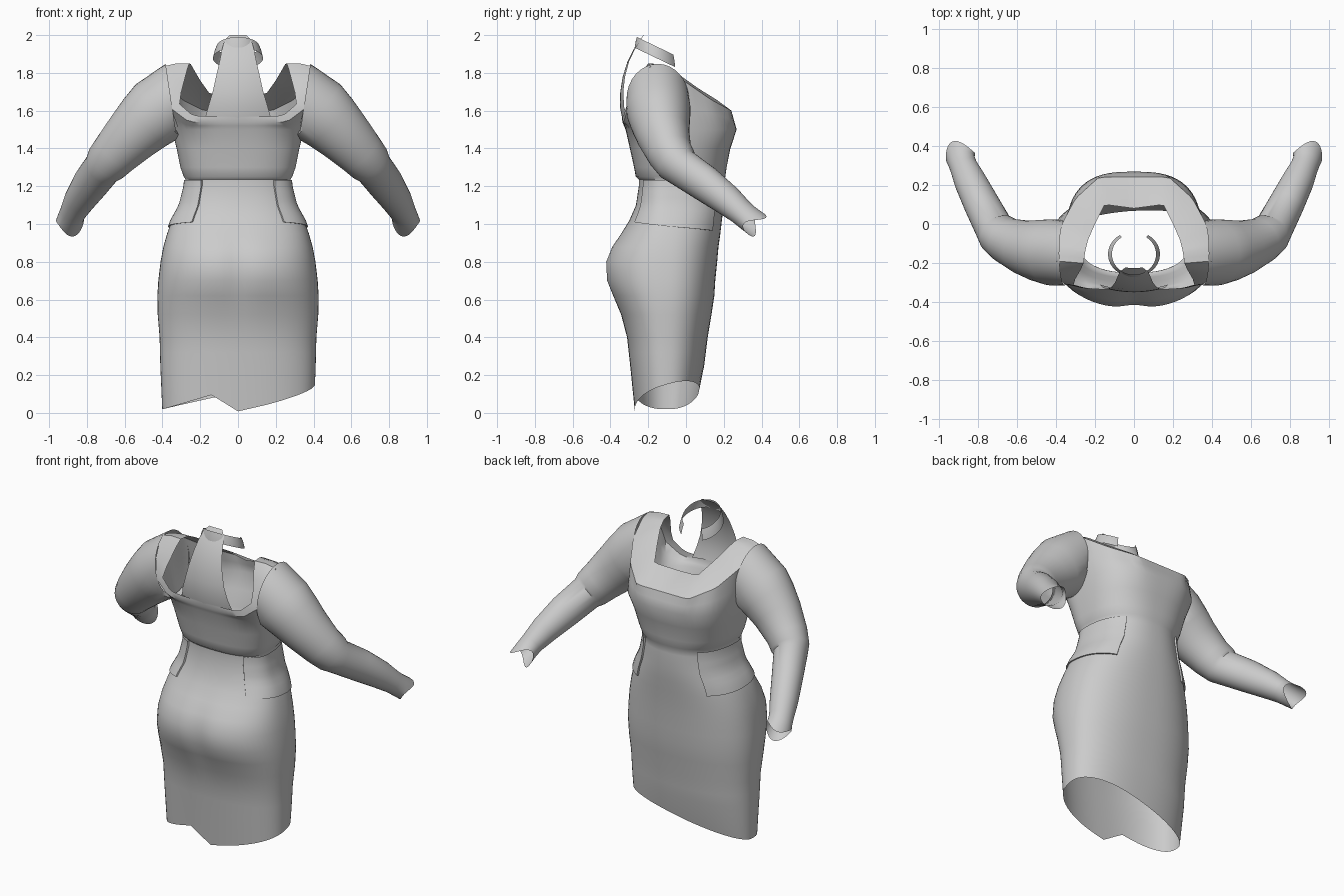
import bpy, math
from mathutils import Vector

if "Cube" in bpy.data.objects:
    bpy.data.objects.remove(bpy.data.objects["Cube"])

cloth = bpy.data.materials.new("grey cloth")
cloth.diffuse_color = (0.6, 0.6, 0.6, 1)
cloth.use_nodes = True
cloth.node_tree.nodes["Principled BSDF"].inputs["Base Color"].default_value = cloth.diffuse_color


def grid(name, rows, closed=False, angle=40):
    """Skin a list of equally long point rows into one sheet."""
    n = len(rows[0])
    verts = [tuple(p) for r in rows for p in r]
    faces = []
    for i in range(len(rows) - 1):
        for j in range(n if closed else n - 1):
            k = (j + 1) % n
            faces.append((i * n + j, i * n + k, (i + 1) * n + k, (i + 1) * n + j))
    me = bpy.data.meshes.new(name)
    me.from_pydata(verts, [], faces)
    me.materials.append(cloth)
    ob = bpy.data.objects.new(name, me)
    bpy.context.collection.objects.link(ob)
    bpy.ops.object.select_all(action='DESELECT')
    ob.select_set(True)
    bpy.context.view_layer.objects.active = ob
    bpy.ops.object.shade_smooth_by_angle(angle=math.radians(angle))
    return ob


def lerp_table(table, t):
    """Linear lookup in rows of (key, values...)."""
    if t <= table[0][0]:
        return table[0][1:]
    for a, b in zip(table, table[1:]):
        if t <= b[0]:
            f = (t - a[0]) / (b[0] - a[0])
            return [u + (v - u) * f for u, v in zip(a[1:], b[1:])]
    return table[-1][1:]


# Body profile: height, half width, y of seat side, y of bust side
BODY = [(0, .40, -.27, .03), (.1, .405, -.28, .065), (.2, .41, -.29, .09),
        (.4, .415, -.312, .115), (.52, .425, -.345, .135), (.62, .427, -.39, .15),
        (.7, .422, -.425, .155), (.8, .41, -.43, .165), (.88, .395, -.395, .172),
        (.95, .375, -.345, .182), (1.02, .35, -.30, .19), (1.1, .305, -.265, .2),
        (1.2, .28, -.25, .2), (1.235, .277, -.25, .2), (1.25, .287, -.266, .208),
        (1.3, .305, -.275, .215), (1.4, .325, -.297, .235), (1.5, .35, -.32, .268)]
YC = -.1
SEGS = 72


def body(z, a, off=0.0):
    w, back, front = lerp_table(BODY, z)
    s, c = math.sin(a), math.cos(a)
    n = 2.35 + .5 * max(0, min(1, (z - 1.2) / .3))
    r = (abs(s) ** n + abs(c) ** n) ** (-1 / n)
    d = (front - YC) if c > 0 else (YC - back)
    x, y = (w + off) * s * r, YC + (d + off) * c * r
    if c < 0:                      # slight centre hollow at the seat
        y += .018 * math.exp(-((z - .75) / .15) ** 2 - (x / .07) ** 2)
    return Vector((x, y, z))


# Slanted skirt hem: one edge for the seat side, one for the bust side
HEM_BACK = [(-.4, .02), (-.14, .095), (0, .008), (.4, .1)]


def hem(x, y):
    t = max(0, min(1, (y + .27) / .33))
    back = lerp_table(HEM_BACK, x)[0]
    front = .02 + .18 * max(0, min(1, (x + .4) / .8))
    return back * (1 - t) + front * t


# Bust / shoulder line and neckline (half), from bust centre to back centre
SHOULDER = [(0, .24, 1.6), (.18, .24, 1.6), (.3, .13, 1.66), (.37, 0, 1.75),
            (.39, -.12, 1.825), (.4, -.2, 1.835), (.38, -.28, 1.73),
            (.365, -.305, 1.62), (.26, -.33, 1.54), (.17, -.335, 1.54), (0, -.337, 1.54)]
NECK = [(0, .08, 1.675), (.15, .1, 1.69), (.2, 0, 1.76), (.235, -.08, 1.82),
        (.25, -.14, 1.847), (.26, -.21, 1.85), (.3, -.28, 1.70),
        (.315, -.31, 1.64), (.24, -.33, 1.575), (.17, -.335, 1.57), (0, -.34, 1.57)]
keys = [math.atan2(p[0] / .36, (p[1] - YC) / .3) for p in SHOULDER]
SH_T = [(k, *p) for k, p in zip(keys, SHOULDER)]
NK_T = [(k, *p) for k, p in zip(keys, NECK)]


def upper(table, a):
    b = a if a <= math.pi else 2 * math.pi - a
    x, y, z = lerp_table(table, b)
    return Vector((x if a <= math.pi else -x, y, z))


angles = [2 * math.pi * i / SEGS for i in range(SEGS)]

# Skirt and bodice in one tube
rows = []
bottom = []
for a in angles:
    p = body(.08, a)
    p.z = hem(p.x, p.y)
    q = body(p.z, a)
    bottom.append(Vector((q.x, q.y, p.z)))
rows.append(bottom)
levels = [.25, .32] + [r[0] for r in BODY if r[0] > .3]
rows += [[body(z, a) for a in angles] for z in levels]
top, mid, neck = rows[-1], [upper(SH_T, a) for a in angles], [upper(NK_T, a) for a in angles]
rows.append([p.lerp(q, .5) for p, q in zip(top, mid)])
rows.append(mid)
rows.append([p.lerp(q, .5) + Vector((0, 0, .008)) for p, q in zip(mid, neck)])
rows.append(neck)
grid("dress_body", rows, closed=True)

# Hip flaps, thin plates lying on the skirt
for side, name in ((1, "right"), (-1, "left")):
    rows = []
    for i in range(10):
        row = []
        for j in range(19):
            edge = i == 0 or j in (0, 18)
            u = max(0, min(1, (j - 1) / 16))
            v = max(0, min(1, (i - 1) / 8))
            low = .965 + .045 * u
            a = math.radians(38 + 102 * u)
            row.append(body(low + (1.232 - low) * v, side * a, -.003 if edge else .009))
        rows.append(row)
    grid("hip_flap_" + name, rows, angle=30)

# Sleeves: centre, radius upward, radius sideways
SLEEVE = [(.355, -.15, 1.66, .19, .165), (.42, -.145, 1.60, .185, .17),
          (.49, -.135, 1.54, .168, .158), (.56, -.12, 1.47, .15, .14),
          (.65, -.085, 1.375, .128, .118), (.695, -.05, 1.325, .118, .11),
          (.715, -.025, 1.30, .103, .098), (.78, .10, 1.215, .098, .09),
          (.84, .22, 1.125, .082, .082), (.872, .29, 1.065, .068, .072),
          (.885, .325, 1.035, .066, .072), (.893, .365, 1.005, .066, .078)]
for side, name in ((1, "right"), (-1, "left")):
    rows = []
    last = len(SLEEVE) - 1
    for i, (x, y, z, ru, rs) in enumerate(SLEEVE):
        c = Vector((x, y, z))
        t = Vector(SLEEVE[min(i + 1, last)][:3]) - Vector(SLEEVE[max(i - 1, 0)][:3])
        if i == 0:
            t = Vector((1, 0, -.15))
        t.normalize()
        up = Vector((.4, 0, 1))
        up = (up - t * up.dot(t)).normalized()
        lat = t.cross(up)
        row = []
        for k in range(32):
            a = 2 * math.pi * k / 32
            p = c + up * ru * math.cos(a) + lat * rs * math.sin(a)
            if i == last:           # notched cuff
                p += t * .035 * math.cos(2 * a)
            row.append((p.x * side, p.y, p.z))
        rows.append(row)
    grid("sleeve_" + name, rows, closed=True, angle=50)

# Halter panel rising from the back to the neck: z, half width, y
HALTER = [(1.56, .175, -.338), (1.62, .158, -.35), (1.7, .134, -.348), (1.78, .116, -.335),
          (1.86, .098, -.31), (1.92, .086, -.28), (1.97, .072, -.248), (2.0, .045, -.225)]
grid("halter_panel", [[(w * s / 5, y + .9 * (w * s / 5) ** 2, z) for s in range(-5, 6)]
                      for z, w, y in HALTER])

# Open neck band sloping down towards the bust side
band = []
for r, drop in ((0, 0), (.012, .03), (.02, .062)):
    row = []
    for i in range(41):
        a = math.radians(33 + 294 * i / 40)
        x, y = (.113 + r) * math.sin(a), -.155 + (.105 + r * .6) * math.cos(a)
        row.append((x, y, 1.985 - .48 * (y + .25) - drop))
    band.append(row)
grid("neck_band", band)
